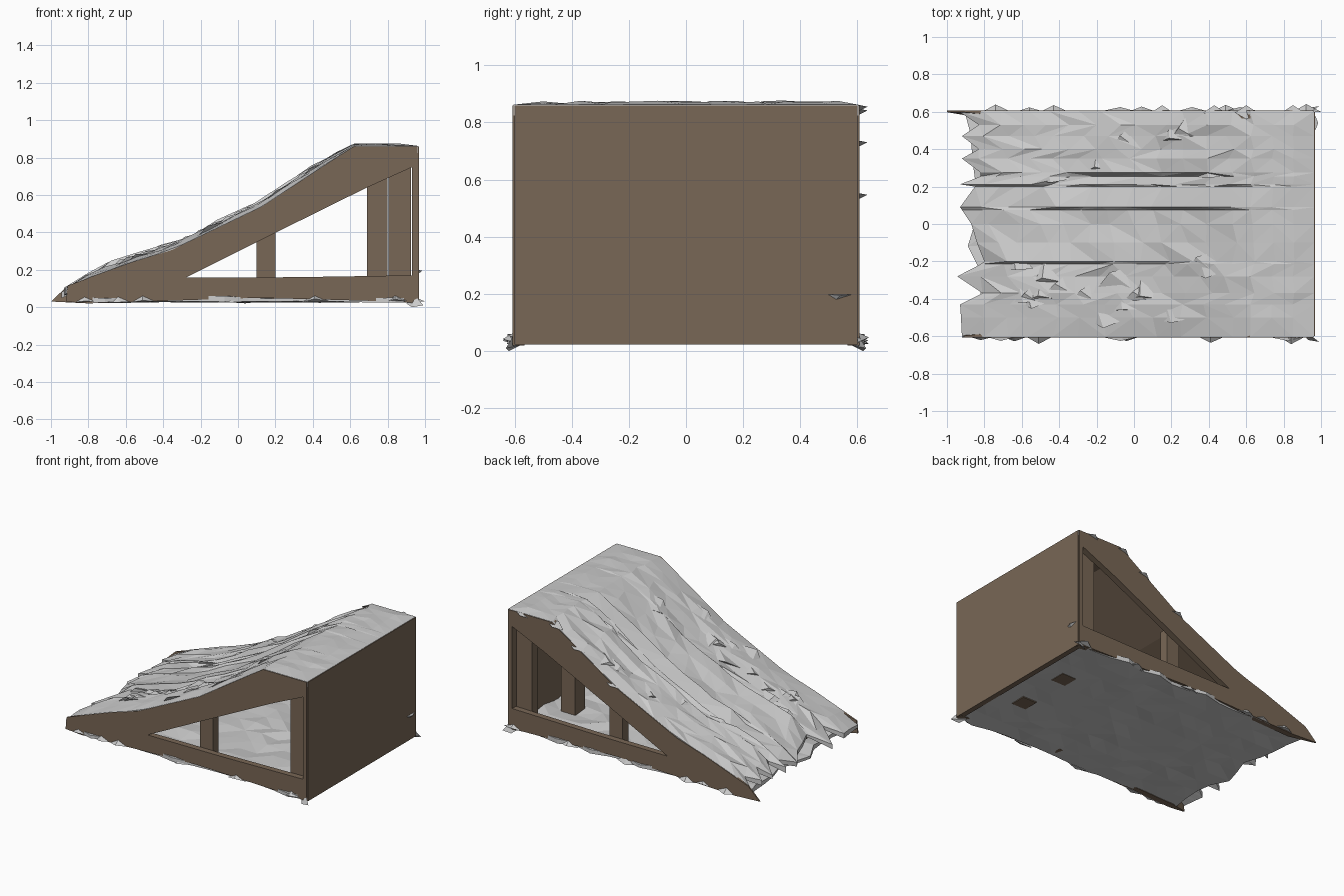
import bpy, bmesh, random
from mathutils import Vector

if "Cube" in bpy.data.objects:
    bpy.data.objects.remove(bpy.data.objects["Cube"])

random.seed(7)
wood = bpy.data.materials.new("wood")
wood.diffuse_color = (0.19, 0.135, 0.092, 1)
wood.use_nodes = True
wood.node_tree.nodes["Principled BSDF"].inputs["Base Color"].default_value = wood.diffuse_color

# slope profile shared by frames, deck and snow
SLOPE = [(-1.0, 0.03), (-0.91, 0.115), (-0.58, 0.235), (-0.355, 0.305), (0.125, 0.535),
         (0.62, 0.86), (0.96, 0.86)]


def slope_z(x):
    for (x0, z0), (x1, z1) in zip(SLOPE, SLOPE[1:]):
        if x <= x1:
            return z0 + (z1 - z0) * (x - x0) / (x1 - x0)
    return SLOPE[-1][1]


def finish(name, bm, mat=None):
    bmesh.ops.recalc_face_normals(bm, faces=bm.faces)
    me = bpy.data.meshes.new(name)
    bm.to_mesh(me)
    bm.free()
    ob = bpy.data.objects.new(name, me)
    bpy.context.collection.objects.link(ob)
    if mat:
        me.materials.append(mat)
    return ob


def prism(name, loops, y0, y1, mat=None):
    """Extrude an xz outline (with optional holes) from y0 to y1."""
    bm = bmesh.new()
    for loop in loops:
        vs = [bm.verts.new((x, y0, z)) for x, z in loop]
        for a, b in zip(vs, vs[1:] + vs[:1]):
            bm.edges.new((a, b))
    bmesh.ops.triangle_fill(bm, edges=bm.edges[:], use_beauty=True, normal=(0, -1, 0))
    ext = bmesh.ops.extrude_face_region(bm, geom=bm.faces[:], use_keep_orig=True)
    for v in ext["geom"]:
        if isinstance(v, bmesh.types.BMVert):
            v.co.y = y1
    return finish(name, bm, mat)


def box(name, x0, x1, y0, y1, z0, z1, mat=wood):
    return prism(name, [[(x0, z0), (x1, z0), (x1, z1), (x0, z1)]], y0, y1, mat)


def sheet(name, rows, bottom):
    """Closed faceted slab from a grid of top points and a bottom-height function."""
    bm = bmesh.new()
    top = [[bm.verts.new(p) for p in r] for r in rows]
    low = [[bm.verts.new((p[0], p[1], bottom(p))) for p in r] for r in rows]
    for g in (top, low):
        for i in range(len(g) - 1):
            for j in range(len(g[0]) - 1):
                a, b, c, d = g[i][j], g[i][j + 1], g[i + 1][j + 1], g[i + 1][j]
                tris = ((a, b, c), (a, c, d)) if random.random() < 0.5 else ((a, b, d), (b, c, d))
                for t in tris:
                    bm.faces.new(t)

    def rim(g):
        return g[0] + [r[-1] for r in g[1:]] + g[-1][-2::-1] + [r[0] for r in g[-2:0:-1]]
    t, l = rim(top), rim(low)
    for i in range(len(t)):
        j = (i + 1) % len(t)
        bm.faces.new((t[i], t[j], l[j], l[i]))
    return finish(name, bm)


# side frames with the long window; only the back one keeps its long tip
window = [(-0.28, 0.158), (0.3, 0.16), (0.93, 0.17), (0.93, 0.748), (0.68, 0.635), (0.195, 0.395)]
for side, s, tip in (("front", -1, -0.92), ("back", 1, -1.0)):
    outer = [(tip, 0.03)] + SLOPE[1:] + [(0.96, 0.02), (0.85, 0.03), (0.1, 0.05), (-0.5, 0.03), (-0.8, 0.02)]
    frame = prism(side + "_side_frame", [outer, window], s * 0.565, s * 0.607, wood)
    for v in frame.data.vertices:             # thin the toe towards the outer face
        if v.co.x < -0.9:
            v.co.y = s * max(abs(v.co.y), 0.598)
    # posts behind the frame and free posts in the middle
    box(side + "_middle_post", 0.1, 0.2, s * 0.5, s * 0.564, 0.03, 0.44)
    box(side + "_corner_post", 0.805, 0.925, s * 0.5, s * 0.564, 0.05, 0.8)
    box(side + "_inner_post", 0.69, 0.8, s * 0.14, s * 0.25, 0.025, 0.8)

# end wall
box("end_wall", 0.93, 0.967, -0.6, 0.6, 0.022, 0.86)

# wooden deck under the snow
deck_top = [(x, slope_z(x) - 0.008) for x in (-0.78, -0.58, -0.355, 0.125, 0.62, 0.93)]
deck_low = [(x, z - 0.06) for x, z in deck_top]
prism("deck", [deck_top + deck_low[::-1]], -0.565, 0.565, wood)

# snow blanket: strips of differing height with a ragged lower edge
edge = [(-0.603, -.92), (-.5, -.925), (-.43, -.93), (-.37, -.81), (-.28, -.945), (-.215, -.82),
        (-.2, -.8), (-.1, -.84), (0, -.87), (.075, -.92), (.09, -.93), (.2, -.85), (.212, -.93),
        (.255, -.82), (.275, -.82), (.35, -.92), (.4, -.83), (.47, -.92), (.53, -.83), (.603, -.94)]
cols = [0, .06, .13, .2, .27, .34, .41, .48, .55, .62, .69, .76, .82, .88, .94, 1]
steps = [(-.207, -1, -.1, .022), (.082, -.45, .6, .02), (.206, -1, -.45, .02), (.265, -.25, .45, .022)]
rows = []
for k, (y, x0) in enumerate(edge):
    row = []
    for c in cols:
        x = x0 + (0.963 - x0) * c
        if 0 < c < 0.82:
            x += random.uniform(-0.025, 0.025)
        base = slope_z(x)
        rough = 0.026 if x < 0.55 else 0.01
        side_row = abs(y) > 0.6
        z = base + 0.006 + random.uniform(0, rough)
        for sy, sa, sb, h in steps:           # ledges along the slope
            if sa < x < sb and 0 < sy - y < 0.12:
                z -= 0.01
            elif sa < x < sb and 0 < y - sy < 0.1:
                z += h * 0.8
        if side_row or c == 1:
            z = base + 0.002
        z = min(z, 0.88)
        if c == 0:
            z = base + random.uniform(-0.02, 0.01)
        row.append((x, y, z))
    rows.append(row)
sheet("snow_blanket", rows, lambda p: max(0.03, slope_z(p[0]) - 0.035))

# snow floor inside, uneven and spilling out under the frames
rows = []
for k in range(11):
    y = -0.59 + 0.118 * k
    row = []
    for j in range(15):
        x = -0.84 + 1.79 * j / 14
        yy = y
        if k in (0, 10) and 0 < j < 14:
            yy += (-1 if k == 0 else 1) * random.choice((0, 0, 0.008, 0.035))
        if j == 0:
            x += random.uniform(-0.08, 0.03)
        row.append((x, yy, 0.055 + random.uniform(-0.012, 0.012)))
    rows.append(row)
sheet("snow_floor", rows, lambda p: 0.029 + random.uniform(-0.006, 0.004))


# loose snow shards on the slope and along the foot of the model
def shard(bm, tip, a, b, c):
    v = [bm.verts.new(Vector(p)) for p in (tip, a, b, c)]
    for t in ((0, 1, 2), (0, 2, 3), (0, 3, 1), (1, 3, 2)):
        bm.faces.new([v[i] for i in t])


bm = bmesh.new()
for i in range(22):
    x = random.uniform(-0.7, 0.45)
    y = random.uniform(-0.52, -0.2) if i < 16 else random.uniform(0.12, 0.5)
    r, w = random.uniform(0.06, 0.11), random.uniform(-0.07, 0.07)
    shard(bm, (x - 0.02, y + w, slope_z(x - 0.02) + 0.038), (x - r, y - 0.04, slope_z(x - r) + 0.004),
          (x + r, y - 0.03, slope_z(x + r) + 0.015), (x + w, y + 0.08, slope_z(x + w) + 0.005))
for s in (-1, 1):
    for x in (-0.78, -0.6, -0.47, 0.0, 0.45, 0.88):
        x += 0.04 * s
        shard(bm, (x, s * random.uniform(0.62, 0.645), random.uniform(0.02, 0.05)),
              (x - 0.07, s * 0.6, 0.025), (x + 0.08, s * 0.6, 0.03), (x, s * 0.6, 0.065))
    shard(bm, (0.99, s * 0.63, 0.01), (0.9, s * 0.58, 0.02), (0.93, s * 0.62, 0.0), (0.95, s * 0.6, 0.06))
for x in (0.15, 0.43, 0.6, 0.85):             # crumbs on the back upper edge
    z = slope_z(x)
    shard(bm, (x, 0.635, z - 0.005), (x - 0.06, 0.595, z - 0.025),
          (x + 0.06, 0.595, z + 0.002), (x, 0.56, z + 0.01))
shard(bm, (0.985, 0.54, 0.195), (0.96, 0.48, 0.2), (0.96, 0.6, 0.2), (0.96, 0.52, 0.175))
finish("snow_shards", bm)
